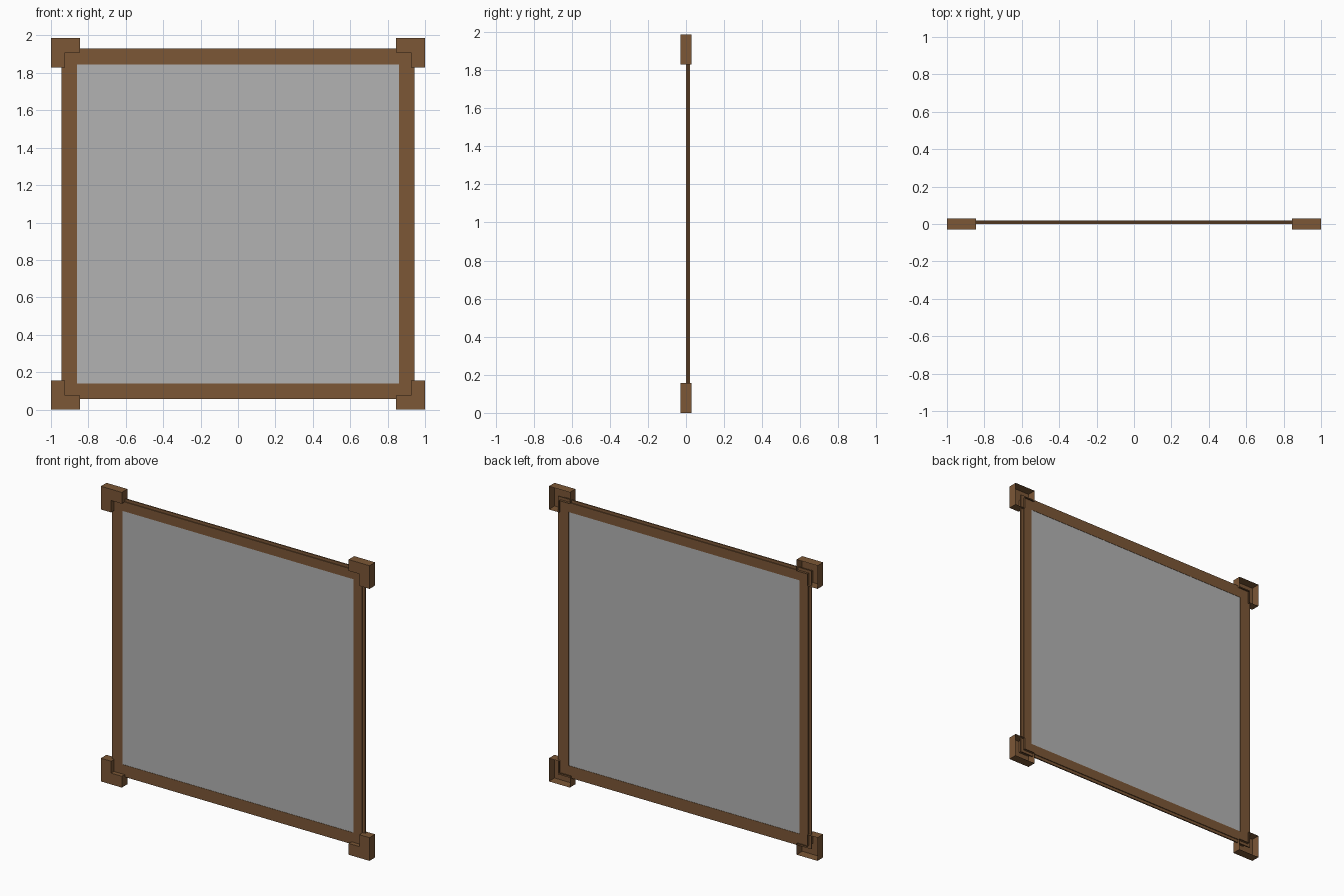
import bpy, bmesh

cube = bpy.data.objects.get("Cube")
if cube:
    bpy.data.objects.remove(cube)

HALF_X, HALF_Z = 1.0, 0.993      # overall half sizes
MID = HALF_Z                     # height of the centre
DEPTH = 0.03                     # half depth of the corner guards


def material(name, rgb):
    m = bpy.data.materials.new(name)
    m.use_nodes = True
    m.diffuse_color = (*rgb, 1)
    m.node_tree.nodes["Principled BSDF"].inputs["Base Color"].default_value = (*rgb, 1)
    return m


def finish(name, bm, mat):
    bmesh.ops.recalc_face_normals(bm, faces=bm.faces)
    mesh = bpy.data.meshes.new(name)
    bm.to_mesh(mesh)
    bm.free()
    mesh.materials.append(mat)
    obj = bpy.data.objects.new(name, mesh)
    bpy.context.collection.objects.link(obj)
    return obj


def mitred_ring(name, profile, mat):
    """Sweep a closed (inset from outer bounds, y) profile round the rectangle."""
    bm = bmesh.new()
    loops = []
    for sx, sz in ((-1, -1), (1, -1), (1, 1), (-1, 1)):
        loops.append([bm.verts.new((sx * (HALF_X - d), y, MID + sz * (HALF_Z - d)))
                      for d, y in profile])
    n = len(profile)
    for i in range(4):
        a, b = loops[i], loops[(i + 1) % 4]
        for k in range(n):
            bm.faces.new((a[k], b[k], b[(k + 1) % n], a[(k + 1) % n]))
    return finish(name, bm, mat)


def corner_guard(name, sx, sz):
    """L-shaped cover with a front plate and side walls, open at the back."""
    arm, notch = 0.156, 0.076
    outline = ((0, 0), (arm, 0), (arm, notch), (notch, notch), (notch, arm), (0, arm))
    bm = bmesh.new()
    rings = [[bm.verts.new((sx * (HALF_X - u), y, MID + sz * (HALF_Z - v)))
              for u, v in outline] for y in (-DEPTH, DEPTH)]
    bm.faces.new(rings[0])
    for k in range(6):
        j = (k + 1) % 6
        bm.faces.new((rings[0][k], rings[0][j], rings[1][j], rings[1][k]))
    return finish(name, bm, wood)


wood = material("brown wood", (0.2, 0.095, 0.037))
mesh_grey = material("screen grey", (0.45, 0.45, 0.45))

# Frame with a narrow lip round its outer edge
mitred_ring("frame", [(0.14, 0.0), (0.076, 0.0), (0.076, 0.006), (0.057, 0.006),
                      (0.057, 0.014), (0.076, 0.014), (0.076, 0.02), (0.14, 0.02)], wood)

# Screen sheet held inside the frame
bm = bmesh.new()
bmesh.ops.create_cube(bm, size=1)
for v in bm.verts:
    v.co = (v.co.x * 2 * (HALF_X - 0.138), 0.01 + v.co.y * 0.016,
            MID + v.co.z * 2 * (HALF_Z - 0.138))
finish("screen", bm, mesh_grey)

# Four corner guards
for side, sx in (("left", 1), ("right", -1)):
    for level, sz in (("upper", 1), ("lower", -1)):
        corner_guard(f"{level}_{side}_corner", sx, sz)
